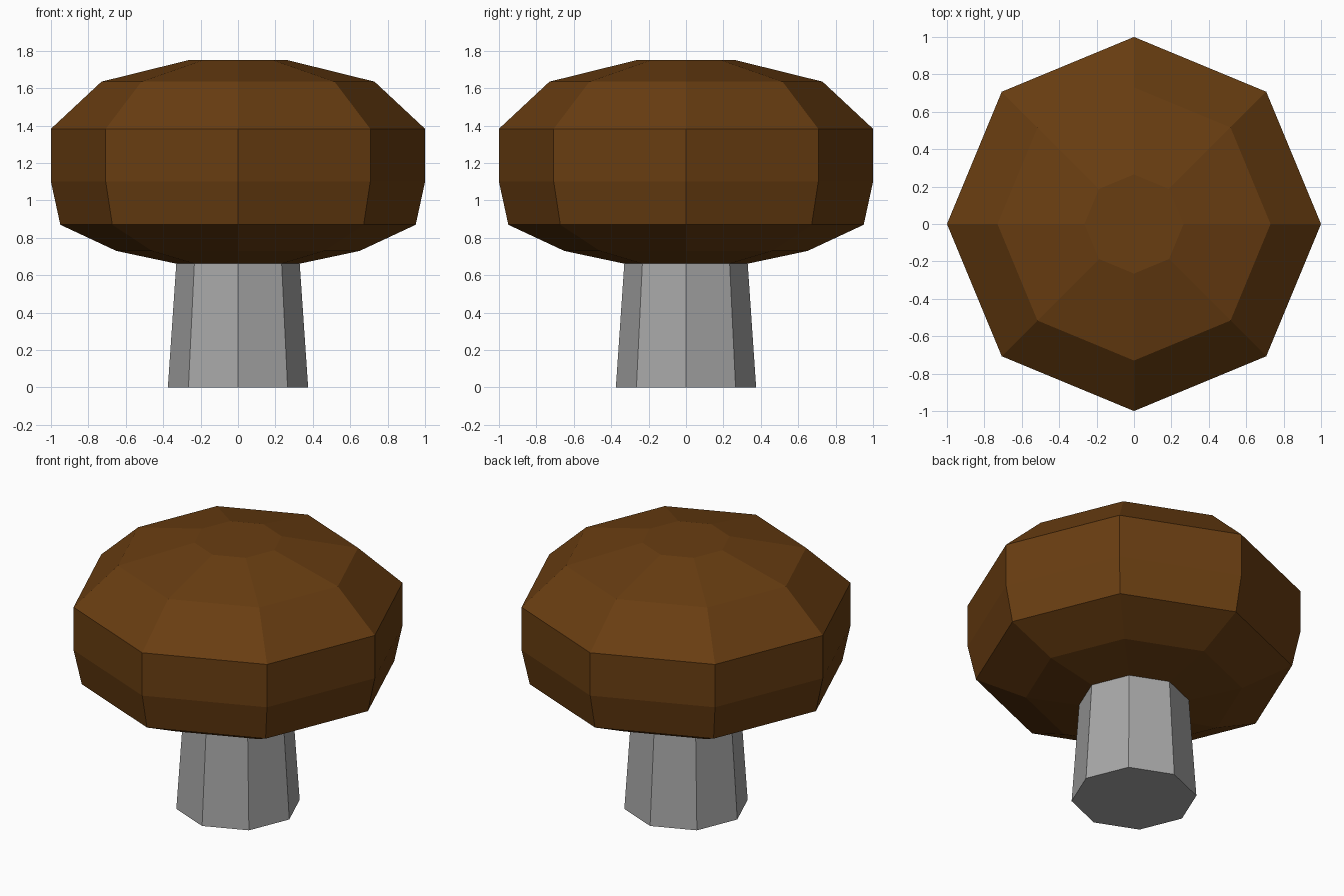
import bpy, bmesh, math

if "Cube" in bpy.data.objects:
    bpy.data.objects.remove(bpy.data.objects["Cube"])

SIDES = 8


def material(name, rgb):
    m = bpy.data.materials.new(name)
    m.diffuse_color = (*rgb, 1)
    m.use_nodes = True
    m.node_tree.nodes["Principled BSDF"].inputs["Base Color"].default_value = m.diffuse_color
    return m


def lathe(name, profile, mat, cap_bottom=False, cap_top=False):
    """Flat-shaded eight-sided turned shape from (radius, height) points, bottom to top."""
    bm = bmesh.new()
    rings = [[bm.verts.new((r * math.cos(i * math.tau / SIDES),
                            r * math.sin(i * math.tau / SIDES), z))
              for i in range(SIDES)] for r, z in profile]
    for low, high in zip(rings, rings[1:]):
        for i in range(SIDES):
            j = (i + 1) % SIDES
            bm.faces.new((low[i], low[j], high[j], high[i]))
    if cap_bottom:
        bm.faces.new(rings[0][::-1])
    if cap_top:
        bm.faces.new(rings[-1])
    mesh = bpy.data.meshes.new(name)
    bm.to_mesh(mesh)
    bm.free()
    mesh.materials.append(mat)
    obj = bpy.data.objects.new(name, mesh)
    bpy.context.collection.objects.link(obj)
    return obj


brown = material("cap brown", (0.141, 0.047, 0.0056))
grey = material("stem grey", (0.39, 0.39, 0.39))

# Tapered stem, running up to the underside of the cap
lathe("stem", [(0.375, 0), (0.33, 0.662)], grey, cap_bottom=True)

# Faceted mushroom cap
lathe("cap", [(0.33, 0.662), (0.65, 0.73), (0.95, 0.87), (1.0, 1.10),
              (1.0, 1.383), (0.73, 1.635), (0.265, 1.75)], brown, cap_top=True)
